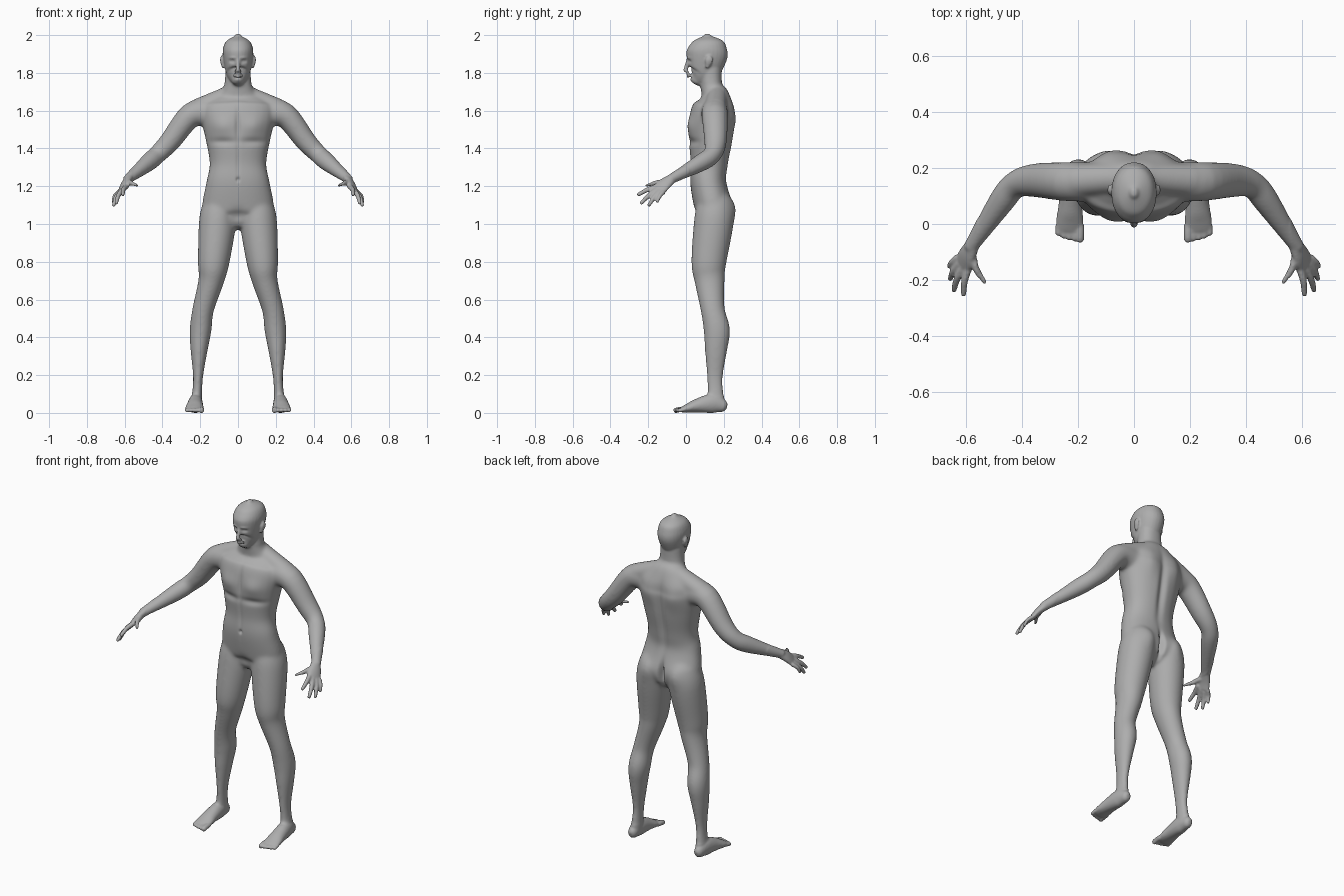
import bpy, bmesh, math
from mathutils import Vector

SIDES = 28
bm = bmesh.new()


def smooth_path(pts, steps=5):
    """Catmull-Rom interpolation of (x, y, z, width, depth) points."""
    p = [Vector(q) for q in pts]
    out = []
    for i in range(len(p) - 1):
        a, b, c, d = p[max(i - 1, 0)], p[i], p[i + 1], p[min(i + 2, len(p) - 1)]
        for s in range(steps):
            t = s / steps
            out.append((2 * b + (c - a) * t + (2 * a - 5 * b + 4 * c - d) * t * t
                        + (3 * b - a - 3 * c + d) * t ** 3) / 2)
    return out + [p[-1]]


def limb(pts, ref=(0, 1, 0), mirror=True, power=1.0):
    """Loft rounded sections along a path; depth follows ref, width is across it."""
    path = smooth_path(pts)
    ref = Vector(ref)
    rings = []
    for i, q in enumerate(path):
        t = (path[min(i + 1, len(path) - 1)].xyz - path[max(i - 1, 0)].xyz).normalized()
        v = (ref - t * ref.dot(t)).normalized()
        rings.append((q.xyz, t.cross(v), v, q[3], q[4], t))

    def cap(ring, sign):
        c, u, v, a, b, t = ring
        r = min(a, b) * sign
        return [(c + t * r * k, u, v, a * s, b * s, t) for k, s in ((.35, .82), (.65, .45))]

    rings = cap(rings[0], -1)[::-1] + rings + cap(rings[-1], 1)
    for sx in ((1, -1) if mirror else (1,)):
        loops = []
        for c, u, v, a, b, t in rings:
            loop = []
            for k in range(SIDES):
                w = math.tau * k / SIDES
                cs, sn = math.cos(w), math.sin(w)
                co = (c + u * a * math.copysign(abs(cs) ** power, cs)
                      + v * b * math.copysign(abs(sn) ** power, sn))
                loop.append(bm.verts.new((co.x * sx, co.y, co.z)))
            loops.append(loop)
        for l0, l1 in zip(loops, loops[1:]):
            for k in range(SIDES):
                j = (k + 1) % SIDES
                bm.faces.new((l0[k], l0[j], l1[j], l1[k]))
        bm.faces.new(loops[0][::-1])
        bm.faces.new(loops[-1])


def trunk(rows, power=.9):
    """Centred upright loft from (z, centre y, half width, half depth)."""
    limb([(0, y, z, a, b) for z, y, a, b in rows], mirror=False, power=power)


# torso and neck
trunk([(1.03, .14, .12, .085), (1.08, .145, .188, .1), (1.22, .118, .168, .096),
       (1.32, .124, .15, .1), (1.45, .131, .172, .117), (1.58, .14, .2, .118),
       (1.63, .152, .185, .1), (1.68, .152, .125, .077), (1.73, .135, .075, .058),
       (1.83, .13, .066, .06)])
# head
trunk([(1.758, .055, .032, .034), (1.78, .076, .052, .062), (1.81, .095, .066, .085),
       (1.89, .11, .08, .109), (1.935, .114, .078, .101), (1.97, .113, .06, .077),
       (1.995, .112, .018, .022)], power=.94)
# nose, nostrils, lips and ears
limb([(0, .012, 1.87, .009, .01), (0, -.003, 1.812, .012, .012)], mirror=False)
limb([(.004, .004, 1.807, .009, .008), (.014, .009, 1.807, .007, .007)])
for z in (1.793, 1.781):
    limb([(0, .009, z, .007, .008), (.024, .022, z - .001, .004, .004)])
limb([(.078, .112, 1.828, .006, .009), (.086, .122, 1.865, .009, .02),
      (.084, .122, 1.888, .006, .012)])
# trapezius
limb([(.03, .165, 1.69, .05, .05), (.21, .155, 1.61, .055, .06)])
# arms
limb([(.15, .15, 1.59, .07, .08), (.25, .152, 1.575, .07, .066), (.36, .156, 1.437, .06, .056),
      (.425, .14, 1.37, .049, .049), (.475, .08, 1.325, .047, .047),
      (.585, -.085, 1.235, .026, .024)], ref=(0, 0, 1))
# palms
PALM = Vector((.8, -.2, .57))
limb([(.575, -.07, 1.243, .026, .024), (.597, -.112, 1.213, .038, .019),
      (.612, -.142, 1.184, .042, .014)], ref=PALM)
# fingers and thumb: knuckle, tip, radius; each arches away from the palm
for k, t, r in (((.59, -.15, 1.2), (.61, -.253, 1.155), .0125),
                ((.608, -.15, 1.185), (.645, -.238, 1.11), .0125),
                ((.624, -.14, 1.172), (.658, -.197, 1.098), .012),
                ((.634, -.12, 1.168), (.661, -.153, 1.118), .0105),
                ((.585, -.1, 1.222), (.532, -.212, 1.203), .014)):
    mid = (Vector(k) + Vector(t)) / 2 + PALM * .008
    limb([(*k, r * 1.15, r * 1.15), (*mid, r, r), (*t, r * .8, r * .8)], ref=PALM)
# legs
limb([(.095, .15, 1.12, .085, .09), (.107, .148, 1.02, .099, .105), (.129, .121, .8, .084, .093),
      (.142, .125, .7, .068, .08), (.184, .141, .55, .057, .064), (.198, .163, .44, .058, .07),
      (.206, .159, .335, .046, .06), (.212, .153, .18, .026, .042), (.22, .16, .05, .03, .046)])
# feet
limb([(.222, .2, .036, .026, .032), (.224, .14, .05, .037, .051), (.228, .06, .038, .043, .037),
      (.23, .01, .025, .049, .024), (.23, -.022, .017, .045, .015)], ref=(0, 0, 1))
# toes: a big one, then four smaller ones shortening outward
for i in range(5):
    x = .193 + .0195 * i
    r = .0105 if i else .0145
    tip = -.057 + .0013 * i * i
    limb([(x, -.005, .02, r, r), (x, tip + .025, .018, r, r), (x, tip, .0125, r, r)],
         ref=(0, 0, 1))

# fuse the parts into one skin
bmesh.ops.recalc_face_normals(bm, faces=bm.faces)
mesh = bpy.data.meshes.new("body")
bm.to_mesh(mesh)
bm.free()
body = bpy.data.objects.new("body", mesh)
bpy.context.collection.objects.link(body)
fuse = body.modifiers.new("fuse", 'REMESH')
fuse.mode = 'VOXEL'
fuse.voxel_size = .0056
fused = bpy.data.meshes.new_from_object(
    body.evaluated_get(bpy.context.evaluated_depsgraph_get()))
body.modifiers.clear()
body.data = fused

# soften: strongly on trunk and limbs, lightly on face, hands and feet
bm = bmesh.new()
bm.from_mesh(fused)
broad = [v for v in bm.verts if abs(v.co.x) < .56 and .09 < v.co.z < 1.745]
for verts, times in ((broad, 22), (bm.verts[:], 2)):
    for _ in range(times):
        bmesh.ops.smooth_vert(bm, verts=verts, factor=.5,
                              use_axis_x=True, use_axis_y=True, use_axis_z=True)


def sculpt(x, z, width, height, push, facing):
    """Soft swell or hollow on the front (-1) or back (1), mirrored in x."""
    for v in bm.verts:
        e = ((abs(v.co.x) - x) / width) ** 2 + ((v.co.z - z) / height) ** 2
        side = min(max((v.co.y - .13) * facing / .07, 0), 1)
        if e < 8 and side:
            v.co.y += push * facing * side * math.exp(-e)


# chest, breastbone, under chest, belly line, navel, groin
for s in ((.085, 1.52, .06, .05, .014), (0, 1.52, .014, .09, -.009), (.08, 1.435, .07, .02, -.01),
          (0, 1.33, .01, .1, -.005), (0, 1.235, .009, .011, -.01), (0, 1.04, .04, .04, -.012)):
    sculpt(*s, -1)
# eye socket, brow, eyeball, chin
for s in ((.03, 1.862, .014, .009, -.011), (.03, 1.88, .018, .006, .004),
          (.03, 1.861, .008, .005, .004), (0, 1.764, .018, .009, .006)):
    sculpt(*s, -1)
# spine, shoulder blade, buttock, cleft
for s in ((0, 1.42, .022, .17, -.016), (.085, 1.57, .055, .08, .014),
          (.085, 1.09, .055, .06, .014), (0, 1.07, .014, .065, -.035)):
    sculpt(*s, 1)
# flat soles
for v in bm.verts:
    v.co.z = max(v.co.z, 0)
for f in bm.faces:
    f.smooth = True
bm.to_mesh(fused)
bm.free()

skin = bpy.data.materials.new("matte grey")
skin.diffuse_color = (.42, .42, .42, 1)
fused.materials.clear()
fused.materials.append(skin)
